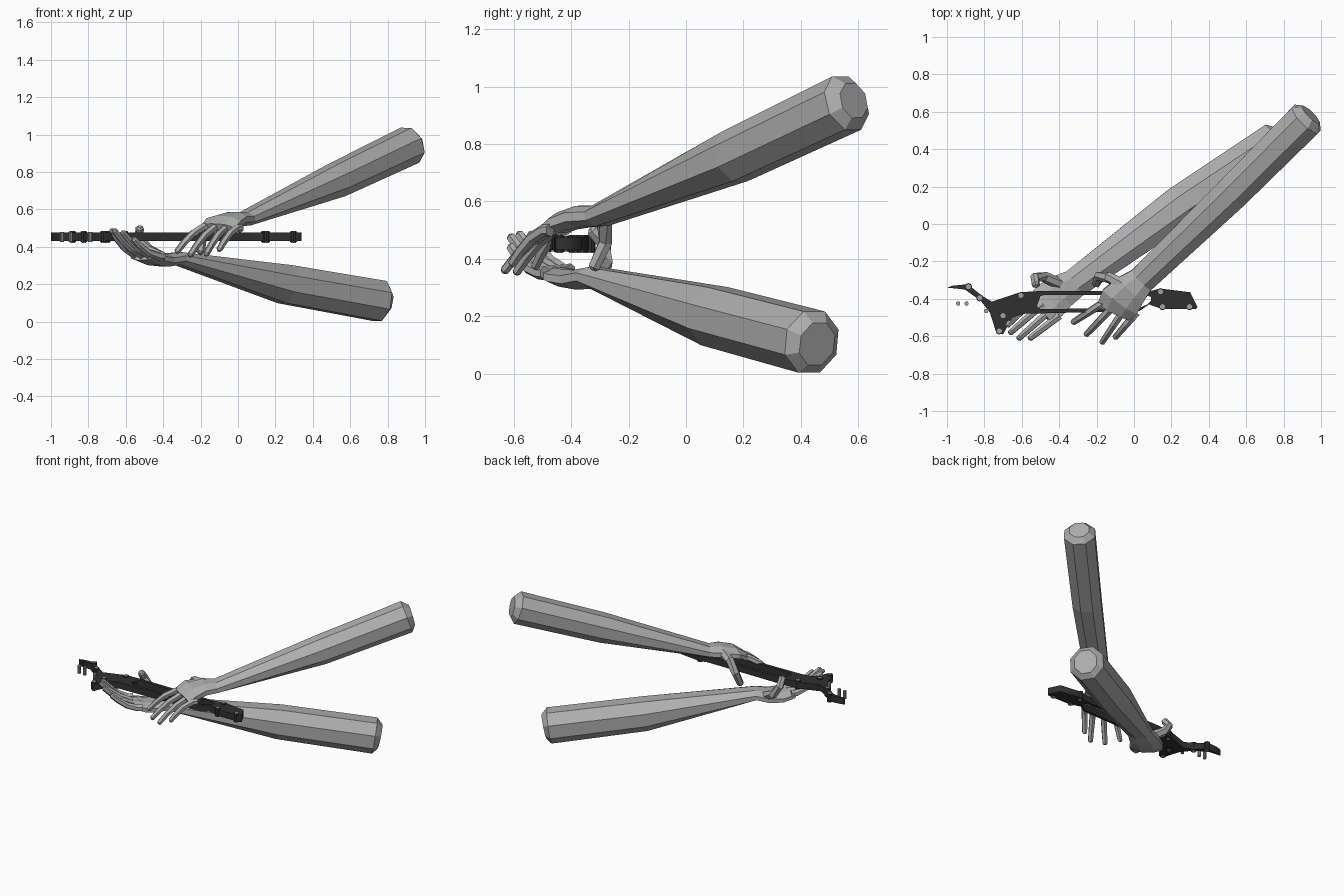
import bpy, bmesh, math
from mathutils import Vector

if "Cube" in bpy.data.objects:
    bpy.data.objects.remove(bpy.data.objects["Cube"])


def material(name, value):
    m = bpy.data.materials.new(name)
    m.diffuse_color = (value, value, value, 1)
    m.use_nodes = True
    m.node_tree.nodes["Principled BSDF"].inputs["Base Color"].default_value = m.diffuse_color
    return m


skin = material("light grey", 0.42)
dark = material("charcoal", 0.03)
steel = material("pin grey", 0.36)


def finish(bm, name, mat):
    bmesh.ops.recalc_face_normals(bm, faces=bm.faces)
    me = bpy.data.meshes.new(name)
    bm.to_mesh(me)
    bm.free()
    me.materials.append(mat)
    ob = bpy.data.objects.new(name, me)
    bpy.context.collection.objects.link(ob)
    return ob


def loft(bm, rings, sides=8):
    """Skin through rings of (centre, half width, half thickness, side angle)."""
    pts = [Vector(r[0]) for r in rings]
    loops = []
    for i, (c, w, t, ang) in enumerate(rings):
        tan = (pts[min(i + 1, len(pts) - 1)] - pts[max(i - 1, 0)]).normalized()
        side = Vector((math.cos(math.radians(ang)), math.sin(math.radians(ang)), 0))
        side = (side - tan * side.dot(tan)).normalized()
        up = side.cross(tan)
        k = 1 / math.cos(math.pi / sides)
        loop = []
        for j in range(sides):
            a = 2 * math.pi * (j + 0.5) / sides
            loop.append(bm.verts.new(pts[i] + side * (math.cos(a) * w * k) + up * (math.sin(a) * t * k)))
        loops.append(loop)
    for a, b in zip(loops, loops[1:]):
        for j in range(sides):
            n = (j + 1) % sides
            bm.faces.new((a[j], a[n], b[n], b[j]))
    bm.faces.new(loops[0])
    bm.faces.new(loops[-1])


def digit(bm, path, ang, r=0.021):
    """Tapered finger with a small rounded tip."""
    n = len(path)
    rings = [(p, r * (1 - 0.3 * i / (n - 1)), r * (1 - 0.3 * i / (n - 1)), ang) for i, p in enumerate(path)]
    a, b = Vector(path[-2]), Vector(path[-1])
    rings.append((b + (b - a).normalized() * 0.01, r * 0.35, r * 0.35, ang))
    loft(bm, rings, 6)


def arm(name, rings, knuckles, tips, bow, thumb, ang):
    # forearm and palm in one skin
    bm = bmesh.new()
    loft(bm, rings)
    finish(bm, name + "_arm", skin)
    # four fingers and the thumb
    bm = bmesh.new()
    a, b = Vector(knuckles[0]), Vector(knuckles[1])
    for i, tip in enumerate(tips):
        base = a.lerp(b, i / 3)
        tip = Vector(tip)
        back = base + (base - tip) * 0.2
        back.z = base.z
        m1 = base.lerp(tip, 0.4) + Vector((0, 0, bow))
        m2 = base.lerp(tip, 0.75) + Vector((0, 0, bow * 0.7))
        digit(bm, [back, base, m1, m2, tip], ang)
    digit(bm, thumb, ang + 60, 0.028)
    finish(bm, name + "_fingers", skin)


# arm reaching down onto the frame
arm("upper",
    [((0.945, 0.585, 0.952), 0.062, 0.062, -44),
     ((0.920, 0.560, 0.943), 0.098, 0.098, -44),
     ((0.530, 0.170, 0.757), 0.092, 0.090, -44),
     ((0.040, -0.300, 0.550), 0.074, 0.037, -42),
     ((-0.020, -0.355, 0.548), 0.095, 0.038, -32),
     ((-0.075, -0.415, 0.532), 0.112, 0.034, -24),
     ((-0.105, -0.470, 0.500), 0.100, 0.024, -20)],
    [(-0.185, -0.435, 0.505), (-0.005, -0.495, 0.500)],
    [(-0.325, -0.525, 0.375), (-0.255, -0.590, 0.355), (-0.170, -0.632, 0.360), (-0.100, -0.605, 0.385)],
    0.018,
    [(-0.06, -0.32, 0.55), (-0.14, -0.285, 0.535), (-0.19, -0.28, 0.46), (-0.20, -0.32, 0.37)],
    -30)

# arm supporting the frame from below
arm("lower",
    [((0.785, 0.457, 0.103), 0.072, 0.075, -56),
     ((0.758, 0.438, 0.110), 0.108, 0.108, -56),
     ((0.250, 0.100, 0.200), 0.107, 0.103, -55),
     ((-0.320, -0.320, 0.337), 0.078, 0.034, -52),
     ((-0.390, -0.360, 0.328), 0.094, 0.034, -44),
     ((-0.450, -0.410, 0.332), 0.104, 0.030, -38),
     ((-0.505, -0.465, 0.352), 0.092, 0.024, -33)],
    [(-0.560, -0.425, 0.360), (-0.425, -0.510, 0.350)],
    [(-0.675, -0.540, 0.485), (-0.660, -0.580, 0.485), (-0.615, -0.610, 0.475), (-0.555, -0.610, 0.440)],
    -0.018,
    [(-0.40, -0.32, 0.34), (-0.48, -0.282, 0.385), (-0.53, -0.285, 0.45), (-0.525, -0.325, 0.500)],
    -40)

# flat frame with a long open slot
outline = [(-1, -.34), (-.97, -.33), (-.89, -.322), (-.81, -.385), (-.76, -.415), (-.61, -.365),
           (-.5, -.358), (.08, -.36), (.14, -.345), (.3, -.365), (.34, -.445), (.33, -.455),
           (.15, -.455), (.08, -.43), (.03, -.465), (-.59, -.48), (-.65, -.5), (-.70, -.59),
           (-.735, -.585), (-.77, -.475), (-.82, -.41), (-.905, -.35)]
slot = [(-.52, -.44), (-.50, -.385), (-.48, -.38), (.06, -.38), (.09, -.39), (.09, -.41),
        (.07, -.43), (.03, -.448), (-.50, -.455)]
cu = bpy.data.curves.new("frame", 'CURVE')
cu.dimensions, cu.fill_mode, cu.extrude = '2D', 'BOTH', 0.0225
for loop in (outline, slot):
    s = cu.splines.new('POLY')
    s.points.add(len(loop) - 1)
    for p, (x, y) in zip(s.points, loop):
        p.co = (x, y, 0, 1)
    s.use_cyclic_u = True
frame = bpy.data.objects.new("frame", cu)
frame.location.z = 0.4525
cu.materials.append(dark)
bpy.context.collection.objects.link(frame)
bpy.context.view_layer.objects.active = frame
frame.select_set(True)
bpy.ops.object.convert(target='MESH')


def pegs(name, spots, r, z0, z1, mat):
    bm = bmesh.new()
    for x, y in spots:
        loft(bm, [((x, y, z0), r, r, 0), ((x, y, z1), r, r, 0)], 10)
    finish(bm, name, mat)


# collars with paler rivets through the frame
rivets = [(-.885, -.335), (-.825, -.395), (-.70, -.49), (-.72, -.572), (-.605, -.382),
          (.142, -.362), (.152, -.442), (.297, -.442)]
pegs("rivet_collars", rivets, 0.018, 0.424, 0.481, dark)
pegs("rivets", rivets, 0.013, 0.421, 0.484, steel)
# loose pins beside the frame
pegs("loose_pins", [(-.94, -.425), (-.895, -.425), (-.79, -.465)], 0.011, 0.425, 0.48, steel)
